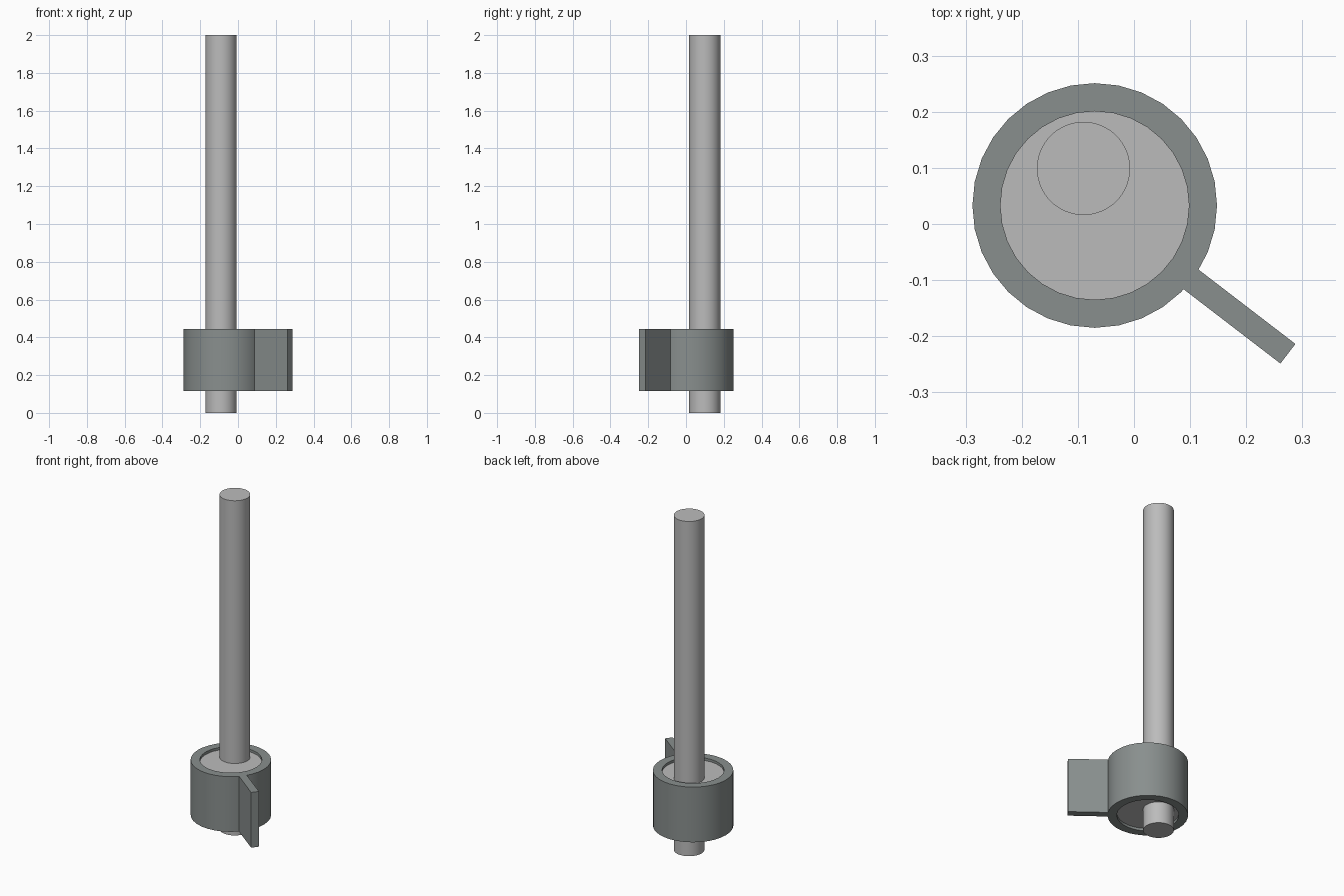
import bpy
import bmesh
from math import cos, sin, radians
from mathutils import Matrix, Vector

if "Cube" in bpy.data.objects:
    bpy.data.objects.remove(bpy.data.objects["Cube"])

CENTRE = Vector((-0.07, 0.033, 0))
BOTTOM, TOP, RECESS = 0.115, 0.445, 0.015
OUTER, INNER, SIDES = 0.218, 0.168, 32


def make_material(name, colour):
    mat = bpy.data.materials.new(name)
    mat.use_nodes = True
    mat.diffuse_color = colour
    mat.node_tree.nodes["Principled BSDF"].inputs["Base Color"].default_value = colour
    return mat


def finish(name, bm, mat):
    bmesh.ops.recalc_face_normals(bm, faces=bm.faces)
    mesh = bpy.data.meshes.new(name)
    bm.to_mesh(mesh)
    bm.free()
    mesh.materials.append(mat)
    obj = bpy.data.objects.new(name, mesh)
    bpy.context.collection.objects.link(obj)
    bpy.ops.object.select_all(action="DESELECT")
    obj.select_set(True)
    bpy.context.view_layer.objects.active = obj
    bpy.ops.object.shade_smooth_by_angle(angle=radians(30))
    return obj


def cylinder(name, centre, radius, low, high, sides, mat):
    bm = bmesh.new()
    place = Matrix.Translation((centre.x, centre.y, (low + high) / 2))
    bmesh.ops.create_cone(bm, cap_ends=True, segments=sides, radius1=radius,
                          radius2=radius, depth=high - low, matrix=place)
    return finish(name, bm, mat)


light_grey = make_material("light grey", (0.5, 0.5, 0.5, 1))
slate_grey = make_material("slate grey", (0.25, 0.275, 0.27, 1))

# Tall off-centre rod and the recessed core it passes through
cylinder("rod", Vector((-0.09, 0.099, 0)), 0.083, 0, 2, 64, light_grey)
cylinder("core", CENTRE, INNER, BOTTOM + RECESS, TOP - RECESS, SIDES, light_grey)

# Collar: rectangular section swept around the core
bm = bmesh.new()
section = [(INNER, BOTTOM), (OUTER, BOTTOM), (OUTER, TOP), (INNER, TOP)]
rings = []
for i in range(SIDES):
    a = radians(360 * i / SIDES)
    rings.append([bm.verts.new(CENTRE + Vector((r * cos(a), r * sin(a), z)))
                  for r, z in section])
for i, ring in enumerate(rings):
    after = rings[(i + 1) % SIDES]
    for j in range(4):
        k = (j + 1) % 4
        bm.faces.new((ring[j], after[j], after[k], ring[k]))
finish("collar", bm, slate_grey)

# Flat fin pointing outward from the collar
bm = bmesh.new()
start, end, thickness = 0.2, 0.434, 0.044
place = (Matrix.Translation(CENTRE) @ Matrix.Rotation(radians(-37.5), 4, "Z")
         @ Matrix.Translation(((start + end) / 2, 0, (BOTTOM + TOP) / 2))
         @ Matrix.Diagonal((end - start, thickness, TOP - BOTTOM, 1)))
bmesh.ops.create_cube(bm, size=1, matrix=place)
finish("fin", bm, slate_grey)
